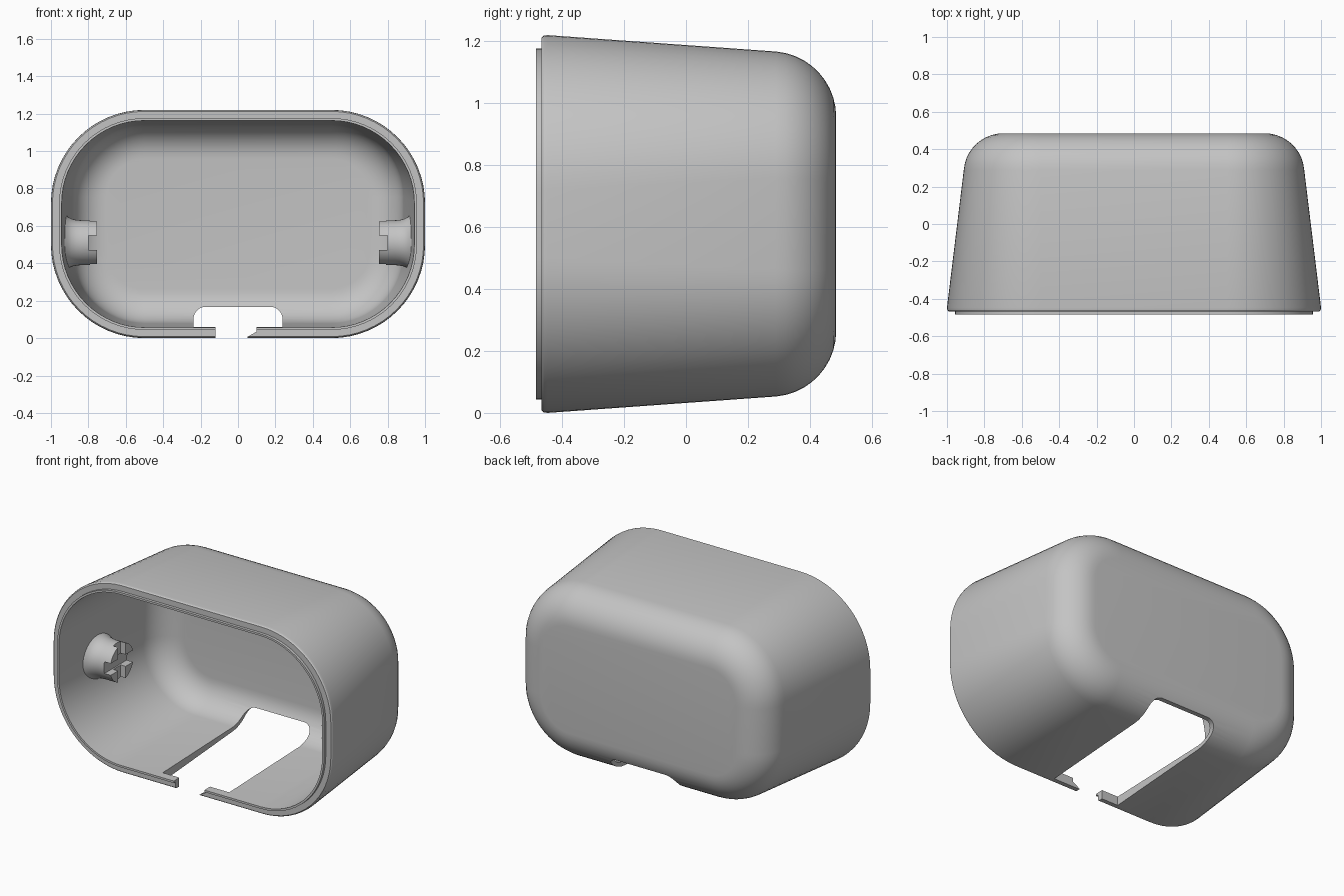
import bpy, bmesh
from math import sin, cos, pi

cube = bpy.data.objects.get("Cube")
if cube:
    bpy.data.objects.remove(cube, do_unlink=True)

MID_Z = 0.61
grey = bpy.data.materials.new("plain_grey")
grey.use_nodes = True
grey.diffuse_color = (0.55, 0.55, 0.55, 1)
grey.node_tree.nodes["Principled BSDF"].inputs["Base Color"].default_value = (0.55, 0.55, 0.55, 1)


def loft(name, rings):
    """Skin a list of closed rings and cap both ends."""
    bm = bmesh.new()
    loops = [[bm.verts.new(p) for p in ring] for ring in rings]
    n = len(loops[0])
    for a, b in zip(loops, loops[1:]):
        for i in range(n):
            j = (i + 1) % n
            bm.faces.new((a[i], a[j], b[j], b[i]))
    bm.faces.new(loops[0])
    bm.faces.new(loops[-1])
    bmesh.ops.recalc_face_normals(bm, faces=bm.faces)
    mesh = bpy.data.meshes.new(name)
    bm.to_mesh(mesh)
    bm.free()
    mesh.materials.append(grey)
    obj = bpy.data.objects.new(name, mesh)
    bpy.context.collection.objects.link(obj)
    return obj


def prism(name, outline, y0, y1):
    """Extrude an x-z outline along y."""
    return loft(name, [[(x, y, z) for x, z in outline] for y in (y0, y1)])


def select(obj):
    bpy.ops.object.select_all(action='DESELECT')
    obj.select_set(True)
    bpy.context.view_layer.objects.active = obj


def cut(obj, cutter):
    select(obj)
    mod = obj.modifiers.new("cut", 'BOOLEAN')
    mod.operation = 'DIFFERENCE'
    mod.solver = 'EXACT'
    mod.object = cutter
    bpy.ops.object.modifier_apply(modifier=mod.name)
    bpy.data.objects.remove(cutter, do_unlink=True)


def smooth(obj):
    select(obj)
    bpy.ops.object.shade_smooth_by_angle(angle=pi / 6)


def section(y, hw, hh, r, steps=16):
    """Rounded rectangle ring at depth y."""
    ring = []
    for q, (sx, sz) in enumerate([(1, 1), (-1, 1), (-1, -1), (1, -1)]):
        for i in range(steps + 1):
            a = (q + i / steps) * pi / 2
            ring.append((sx * (hw - r) + r * cos(a), y, MID_Z + sz * (hh - r) + r * sin(a)))
    return ring


def dome(hw, hh, r, y, fillet, steps=10):
    """Sections rounding the drafted wall over into the flat back."""
    out = []
    for i in range(steps + 1):
        a = 0.08 + (pi / 2 - 0.08) * i / steps
        inset = fillet * (cos(0.08) - cos(a))
        out.append(section(y + fillet * (sin(a) - sin(0.08)), hw - inset, hh - inset, r - inset))
    return out


# Shell: inner skin, stepped lip, drafted outer skin
inner = dome(0.885, 0.53, 0.385, 0.29, 0.182)
lip = [section(-0.485, 0.943, 0.553, 0.443),
       section(-0.485, 0.956, 0.566, 0.456),
       section(-0.467, 0.956, 0.566, 0.456)]
rim = [section(-0.467, 0.992, 0.602, 0.492),
       section(-0.460, 0.998, 0.608, 0.498),
       section(-0.447, 1.0, 0.61, 0.5)]
outer = dome(0.91, 0.557, 0.41, 0.29, 0.212)
shell = loft("shell", inner[::-1] + lip + rim + outer)

# Cable opening along the floor and through the lower back
W, TOP, R = 0.238, 0.167, 0.065
arch = [(-W, -0.1), (W, -0.1)]
for cx, start in ((W - R, 0), (R - W, pi / 2)):
    for i in range(9):
        a = start + i * pi / 16
        arch.append((cx + R * cos(a), TOP - R + R * sin(a)))
cut(shell, prism("opening_cutter", arch, -0.43, 0.7))

# Narrow gap in the front strip, with one tapered end
gap = [(-0.12, -0.1), (0.05, -0.1), (0.05, 0.006), (0.1, 0.035), (0.1, 0.1), (-0.12, 0.1)]
cut(shell, prism("gap_cutter", gap, -0.6, -0.4))
smooth(shell)

# Side pegs: flared posts with a cross slot in the tip
PEG_Y, PEG_Z, SLOT = -0.11, 0.51, 0.038
profile = [(0.928, 0.155), (0.91, 0.139), (0.89, 0.128), (0.865, 0.122), (0.84, 0.12), (0.755, 0.12)]
for side, label in ((1, "left"), (-1, "right")):
    rings = [[(side * x, PEG_Y + r * cos(k * pi / 20), PEG_Z + r * sin(k * pi / 20))
              for k in range(40)] for x, r in profile]
    peg = loft(label + "_peg", rings)
    for depth, half_y, half_z in ((0.80, 0.3, SLOT), (0.79, SLOT, 0.3)):
        xs = (side * 0.7, side * depth)
        box = [(xs[0], PEG_Z - half_z), (xs[1], PEG_Z - half_z),
               (xs[1], PEG_Z + half_z), (xs[0], PEG_Z + half_z)]
        cut(peg, prism("slot_cutter", box, PEG_Y - half_y, PEG_Y + half_y))
    smooth(peg)
